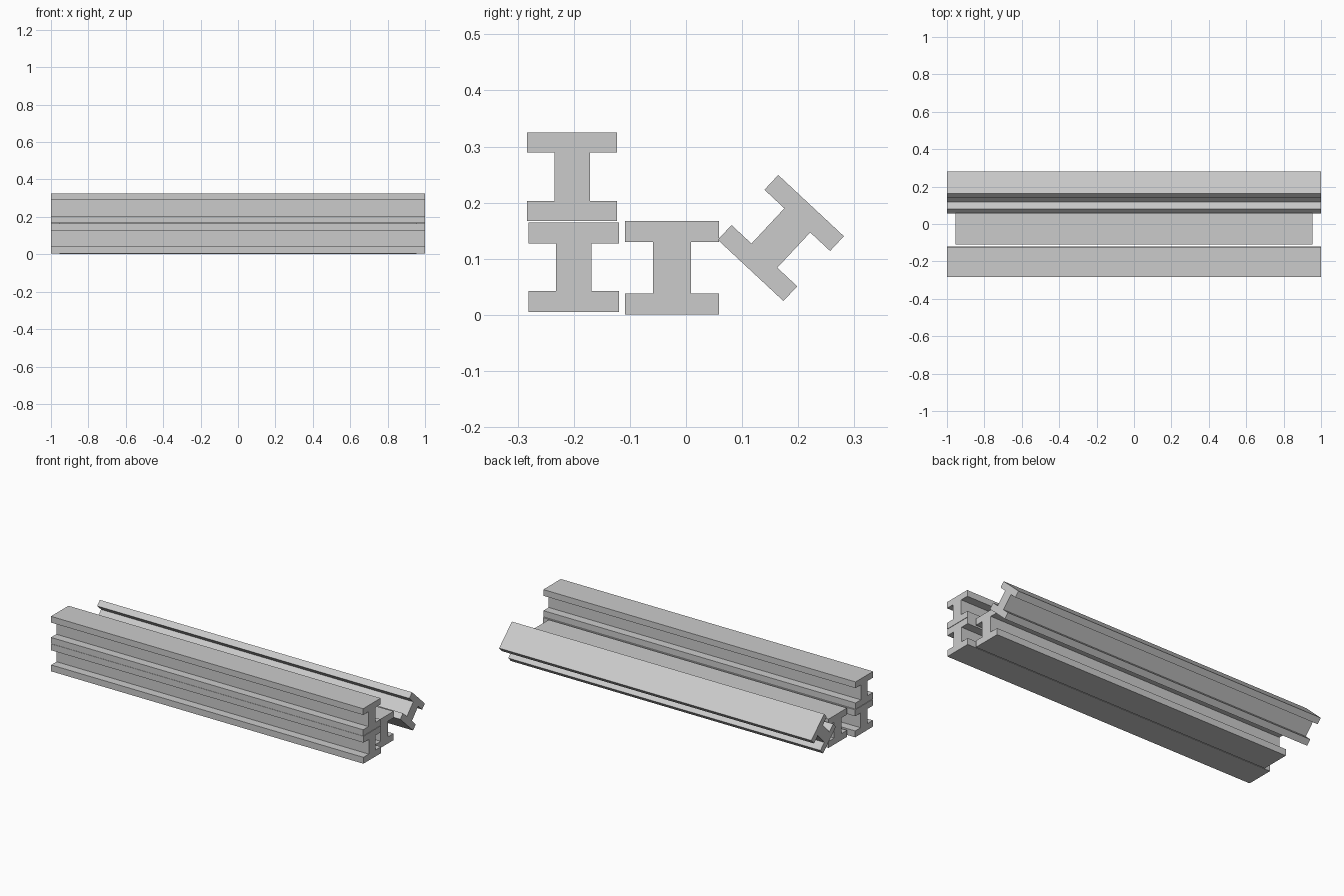
import bpy, bmesh, math

if "Cube" in bpy.data.objects:
    bpy.data.objects.remove(bpy.data.objects["Cube"])


def i_beam(name, y, z, width, height, flange, web, length, tilt=0.0):
    """Solid I-section extruded along x, centred on (y, z)."""
    w, h, t = width / 2, height / 2, web / 2
    f = h - flange
    # One half of the section, then its mirror image turned half round
    half = [(-w, -h), (w, -h), (w, -f), (t, -f), (t, f), (w, f)]
    profile = half + [(-a, -b) for a, b in half]
    bm = bmesh.new()
    face = bm.faces.new([bm.verts.new((-length / 2, a, b)) for a, b in profile])
    ext = bmesh.ops.extrude_face_region(bm, geom=[face], use_keep_orig=True)
    moved = [g for g in ext["geom"] if isinstance(g, bmesh.types.BMVert)]
    bmesh.ops.translate(bm, verts=moved, vec=(length, 0, 0))
    bmesh.ops.recalc_face_normals(bm, faces=bm.faces[:])
    mesh = bpy.data.meshes.new(name)
    bm.to_mesh(mesh)
    bm.free()
    obj = bpy.data.objects.new(name, mesh)
    obj.location = (0, y, z)
    obj.rotation_euler.x = math.radians(tilt)
    bpy.context.collection.objects.link(obj)
    return obj


# Stacked pair at the front
i_beam("upper_beam", -0.203, 0.246, 0.160, 0.158, 0.036, 0.063, 2.0)
i_beam("lower_beam", -0.200, 0.085, 0.161, 0.159, 0.037, 0.063, 2.0)
# Shorter, slightly heavier beam in the middle
i_beam("middle_beam", -0.025, 0.084, 0.168, 0.167, 0.038, 0.067, 1.91)
# Beam leaning against the middle one
i_beam("leaning_beam", 0.1690, 0.137, 0.160, 0.158, 0.036, 0.063, 2.0, tilt=-43)
